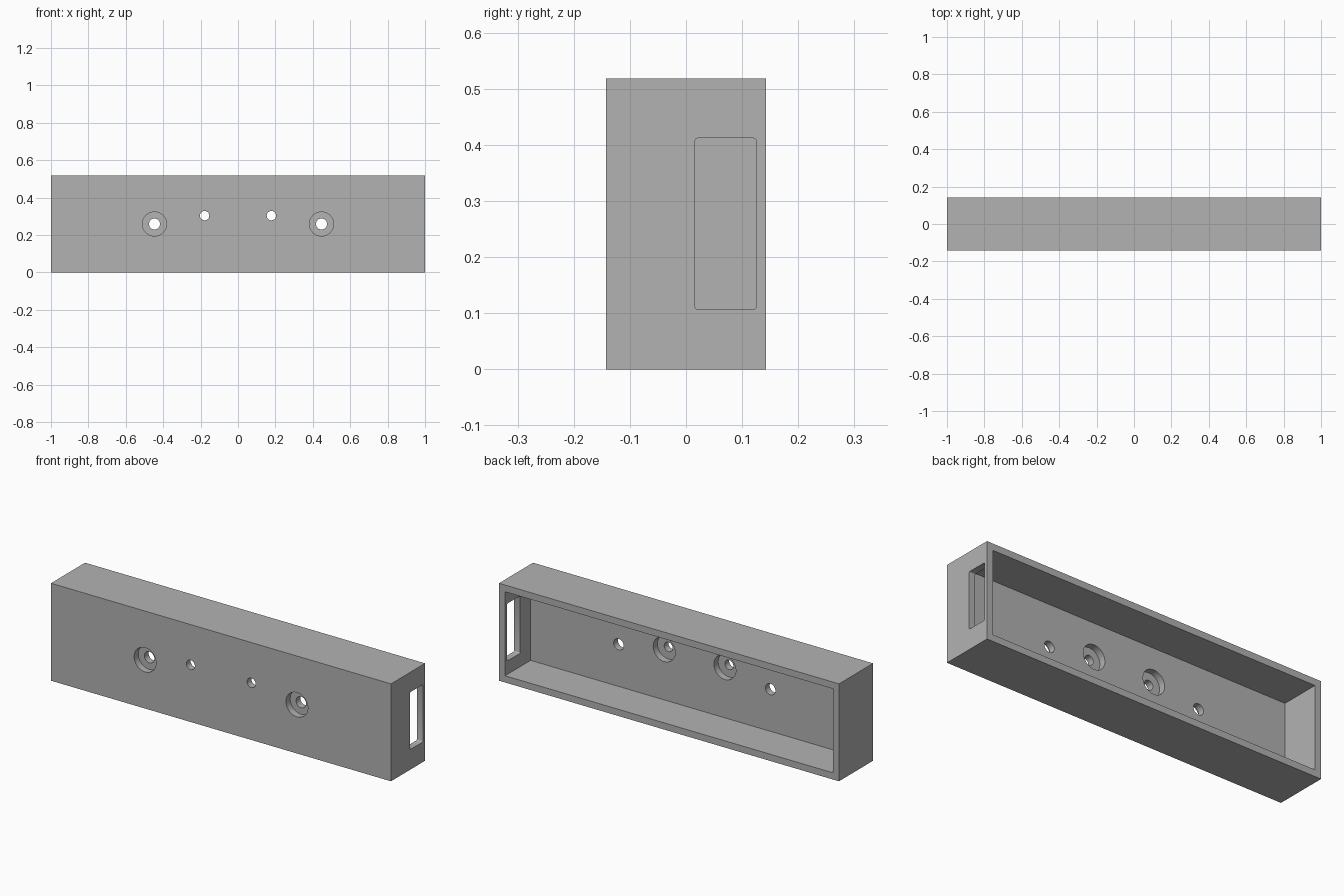
import bpy
import math

cube = bpy.data.objects.get("Cube")
if cube:
    bpy.data.objects.remove(cube, do_unlink=True)

# Overall sizes
LENGTH, DEPTH, HEIGHT = 2.0, 0.286, 0.518
WALL, PLATE = 0.0357, 0.0714
FRONT, BACK = -DEPTH / 2, DEPTH / 2
FLOOR = FRONT + PLATE          # inner face of the front plate
OVER = 0.05                    # cutter overshoot

grey = bpy.data.materials.new("grey")
grey.use_nodes = True
grey.diffuse_color = (0.448, 0.448, 0.448, 1)
grey.node_tree.nodes["Principled BSDF"].inputs["Base Color"].default_value = grey.diffuse_color


def box(name, low, high):
    centre = [(a + b) / 2 for a, b in zip(low, high)]
    bpy.ops.mesh.primitive_cube_add(size=1, location=centre)
    ob = bpy.context.object
    ob.name = name
    ob.scale = [b - a for a, b in zip(low, high)]
    bpy.ops.object.transform_apply(location=True, rotation=False, scale=True)
    return ob


def bore(x, z, radius, y0, y1):
    bpy.ops.mesh.primitive_cylinder_add(
        vertices=48, radius=radius, depth=y1 - y0,
        location=(x, (y0 + y1) / 2, z), rotation=(math.pi / 2, 0, 0))
    return bpy.context.object


def cut(target, cutter):
    bpy.context.view_layer.objects.active = target
    mod = target.modifiers.new("cut", "BOOLEAN")
    mod.operation = "DIFFERENCE"
    mod.solver = "EXACT"
    mod.object = cutter
    bpy.ops.object.modifier_apply(modifier=mod.name)
    bpy.data.objects.remove(cutter, do_unlink=True)


# Housing block, hollowed from the back
housing = box("housing", (-LENGTH / 2, FRONT, 0), (LENGTH / 2, BACK, HEIGHT))
cut(housing, box("cavity", (-LENGTH / 2 + WALL, FLOOR, WALL),
                 (LENGTH / 2 - WALL, BACK + OVER, HEIGHT - WALL)))

# Slot with slightly rounded corners through the left end wall
slot = box("slot", (LENGTH / 2 - WALL - OVER, 0.016, 0.107),
           (LENGTH / 2 + OVER, 0.125, 0.412))
bevel = slot.modifiers.new("round", "BEVEL")
bevel.width = 0.005
bevel.segments = 3
bpy.ops.object.modifier_apply(modifier=bevel.name)
cut(housing, slot)

# Screw holes: outer pair counterbored in front, inner pair from inside
MID = FRONT + PLATE / 2
for side in (-1, 1):
    outer, inner = side * 0.4464, side * 0.1786
    cut(housing, bore(outer, 0.259, 0.0295, FRONT - OVER, FLOOR + OVER))
    cut(housing, bore(outer, 0.259, 0.0645, FRONT - OVER, MID))
    cut(housing, bore(inner, 0.3036, 0.025, FRONT - OVER, FLOOR + OVER))
    cut(housing, bore(inner, 0.3036, 0.0645, MID, FLOOR + OVER))

housing.data.materials.clear()
housing.data.materials.append(grey)
for poly in housing.data.polygons:
    poly.material_index = 0

# Smooth bores, sharp edges
bpy.ops.object.select_all(action="DESELECT")
housing.select_set(True)
bpy.context.view_layer.objects.active = housing
bpy.ops.object.shade_smooth_by_angle(angle=math.radians(35))
